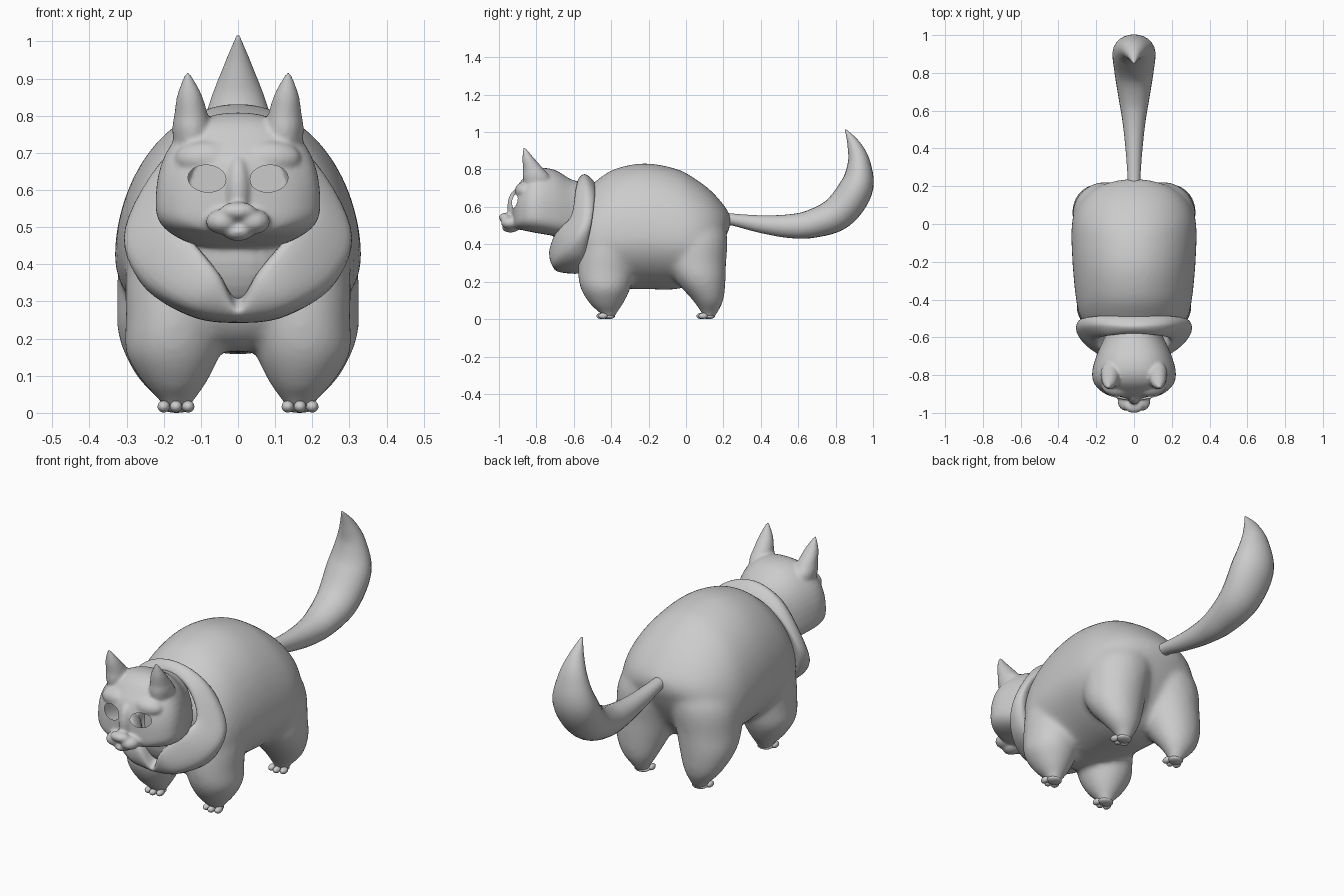
import bpy, bmesh
from math import sin, cos, pi
from mathutils import Vector, Matrix

if "Cube" in bpy.data.objects:
    bpy.data.objects.remove(bpy.data.objects["Cube"])


def spline(keys, n, closed=False):
    """Catmull-Rom samples through tuples, n per span."""
    out, m = [], len(keys)
    pick = (lambda i: keys[i % m]) if closed else (lambda i: keys[max(0, min(m - 1, i))])
    for i in range(m if closed else m - 1):
        ps = [pick(i + j) for j in (-1, 0, 1, 2)]
        for k in range(n):
            t = k / n
            out.append(tuple(b + .5 * t * (c - a + t * (2*a - 5*b + 4*c - d + t * (3*(b - c) + d - a)))
                             for a, b, c, d in zip(*ps)))
    if not closed:
        out.append(tuple(keys[-1]))
    return out


def loft(bm, rings, closed=False):
    vs = [[bm.verts.new(p) for p in r] for r in rings]
    n = len(vs[0])
    for i in range(len(vs) if closed else len(vs) - 1):
        a, b = vs[i], vs[(i + 1) % len(vs)]
        for j in range(n):
            bm.faces.new((a[j], a[(j + 1) % n], b[(j + 1) % n], b[j]))
    if not closed:
        bm.faces.new(vs[0])
        bm.faces.new(vs[-1])


def spow(v, e):
    return (abs(v) ** e) * (1 if v >= 0 else -1)


def y_loft(bm, keys, mid, top=1.0, low=1.0, n=48):
    """Loft along y; keys are (y, half width, bottom, top); top/low < 1 is boxier."""
    rings = []
    for y, w, zb, zt in spline(keys, 5):
        zc = zb + mid * (zt - zb)
        ring = []
        for k in range(n):
            c, s = cos(2*pi*k/n), sin(2*pi*k/n)
            e, h = (top, zt - zc) if s > 0 else (low, zc - zb)
            ring.append((w * spow(c, e), y, zc + spow(s, e) * h))
        rings.append(ring)
    loft(bm, rings)


def z_loft(bm, keys, side=1, n=24):
    """Loft along z; keys are (z, centre x, centre y, radius x, radius y)."""
    loft(bm, [[(side * (cx + rx * cos(2*pi*k/n)), cy + ry * sin(2*pi*k/n), z) for k in range(n)]
              for z, cx, cy, rx, ry in spline(keys, 5)])


def ball(bm, c, r, u=24, v=14):
    bmesh.ops.create_uvsphere(bm, u_segments=u, v_segments=v, radius=1,
                              matrix=Matrix.Translation(c) @ Matrix.Diagonal((*r, 1)))


def finish(name, bm, voxel=0, smooth=0):
    bmesh.ops.recalc_face_normals(bm, faces=bm.faces)
    me = bpy.data.meshes.new(name)
    bm.to_mesh(me)
    bm.free()
    ob = bpy.data.objects.new(name, me)
    bpy.context.collection.objects.link(ob)
    if voxel:
        m = ob.modifiers.new("fuse", 'REMESH')
        m.mode, m.voxel_size, m.use_smooth_shade = 'VOXEL', voxel, True
        m = ob.modifiers.new("blend", 'SMOOTH')
        m.factor, m.iterations = .5, smooth
    for p in me.polygons:
        p.use_smooth = True
    return ob


# Body fused with four heavy legs
FRONT = [(0, .165, -.41, .03, .03), (.03, .165, -.415, .045, .045), (.08, .17, -.425, .085, .088),
         (.16, .175, -.43, .127, .132), (.25, .17, -.43, .133, .148), (.4, .155, -.42, .145, .145),
         (.55, .13, -.4, .12, .12)]
REAR = [(0, .165, .12, .03, .03), (.03, .167, .125, .044, .042), (.1, .18, .118, .095, .082),
        (.2, .183, .08, .138, .132), (.3, .17, .055, .156, .16), (.45, .14, .048, .172, .172),
        (.6, .09, .03, .13, .13)]
bm = bmesh.new()
y_loft(bm, [(-.57, .2, .28, .6), (-.54, .25, .22, .68), (-.48, .29, .175, .74), (-.38, .31, .163, .803),
            (-.22, .325, .16, .833), (-.05, .332, .16, .803), (.05, .32, .2, .75), (.13, .275, .29, .69),
            (.19, .205, .39, .625), (.222, .125, .46, .58), (.237, .05, .5, .555)], .4, 1.0, 1.08)
for side in (1, -1):
    z_loft(bm, FRONT, side)
    z_loft(bm, REAR, side)
finish("body_and_legs", bm, .012, 20)

# Paws: flat pad with three toes each
for label, y in (("front", -.43), ("rear", .105)):
    for tag, s in (("left", 1), ("right", -1)):
        bm = bmesh.new()
        ball(bm, (s * .165, y + .015, .014), (.04, .035, .014), 16, 10)
        for dx in (-.033, 0, .033):
            ball(bm, (s * (.167 + dx), y - .024 + abs(dx) * .3, .017), (.017, .025, .016), 14, 10)
        finish(f"{label}_{tag}_paw", bm)

# Tail: swept in the side plane, keys are (y, z, radius in plane, radius across)
path = spline([(.2, .535, .036, .035), (.25, .532, .032, .034), (.4, .508, .047, .045), (.55, .497, .063, .062),
               (.675, .51, .076, .083), (.815, .57, .092, .105), (.91, .7, .09, .113), (.925, .83, .062, .078),
               (.898, .93, .036, .04), (.852, 1.015, .003, .004)], 6)
rings = []
for i, (y, z, r, w) in enumerate(path):
    a, b = path[max(0, i - 1)], path[min(len(path) - 1, i + 1)]
    t = Vector((b[0] - a[0], b[1] - a[1])).normalized()
    rings.append([(w * cos(2*pi*k/24), y - t.y * r * sin(2*pi*k/24), z + t.x * r * sin(2*pi*k/24))
                  for k in range(24)])
bm = bmesh.new()
loft(bm, rings)
finish("tail", bm)

# Ruff: closed band around the neck with a V in front; rows run top to bottom
ROWS = [
    [(0, -.485, .72), (.18, -.487, .66), (.28, -.505, .51), (.24, -.54, .35), (.12, -.56, .265), (0, -.57, .247)],
    [(0, -.54, .775), (.18, -.535, .705), (.298, -.56, .5), (.255, -.64, .37), (.13, -.7, .285), (0, -.67, .25)],
    [(0, -.58, .735), (.13, -.59, .69), (.2, -.615, .55), (.14, -.69, .47), (.06, -.728, .37), (0, -.705, .275)],
    [(0, -.54, .68), (.12, -.54, .64), (.18, -.55, .52), (.13, -.6, .42), (.06, -.64, .36), (0, -.64, .31)]]
rows = [spline(r + [(-x, y, z) for x, y, z in r[-2:0:-1]], 6, True) for r in ROWS]
bm = bmesh.new()
loft(bm, [spline(sec, 6, True) for sec in zip(*rows)], True)
finish("neck_ruff", bm)

# Head with neck, bridge, muzzle, nose, chin and ears fused
EAR = [(.69, .118, -.785, .05, .075), (.76, .124, -.8, .053, .072), (.8, .126, -.815, .046, .056),
       (.85, .13, -.839, .035, .036), (.885, .133, -.853, .021, .02), (.92, .136, -.865, .004, .005)]
bm = bmesh.new()
y_loft(bm, [(-.57, .14, .45, .735), (-.62, .165, .44, .75), (-.7, .2, .445, .797), (-.78, .221, .457, .808),
            (-.84, .213, .468, .785), (-.885, .174, .478, .735), (-.913, .12, .487, .695), (-.928, .05, .52, .65)],
       .3, .87, .72)
ball(bm, (0, -.605, .44), (.15, .1, .16))
ball(bm, (0, -.912, .6), (.035, .043, .09))
ball(bm, (0, -.967, .543), (.05, .034, .025))
ball(bm, (0, -.938, .487), (.042, .046, .024))
for s in (1, -1):
    ball(bm, (s * .04, -.94, .515), (.047, .05, .034))
    ball(bm, (s * .08, -.86, .685), (.09, .055, .05))
    z_loft(bm, EAR, s)
head = finish("head", bm, .0075, 5)

# Eye openings: cut with ellipsoids, then drop the socket faces to leave holes
inv, cutters = [], []
for s in (1, -1):
    mat = (Matrix.Translation((s * .081, -.893, .63)) @ Matrix.Rotation(-s * .1, 4, 'Y')
           @ Matrix.Diagonal((.054, .085, .038, 1)))
    inv.append(mat.inverted())
    bm = bmesh.new()
    bmesh.ops.create_uvsphere(bm, u_segments=40, v_segments=24, radius=1, matrix=mat)
    cutters.append(finish("eye_cutter", bm))
    cutters[-1].hide_render = True
    m = head.modifiers.new("eye", 'BOOLEAN')
    m.operation, m.object, m.solver = 'DIFFERENCE', cutters[-1], 'EXACT'
bpy.context.view_layer.update()
dg = bpy.context.evaluated_depsgraph_get()
baked = bpy.data.meshes.new_from_object(head.evaluated_get(dg))
bm = bmesh.new()
bm.from_mesh(baked)
gone = [f for f in bm.faces if any(all((q @ v.co).length < 1.004 for v in f.verts) for q in inv)]
bmesh.ops.delete(bm, geom=gone, context='FACES')
bm.to_mesh(baked)
bm.free()
head.modifiers.clear()
head.data = baked
for p in baked.polygons:
    p.use_smooth = True
for ob in cutters:
    bpy.data.objects.remove(ob)
